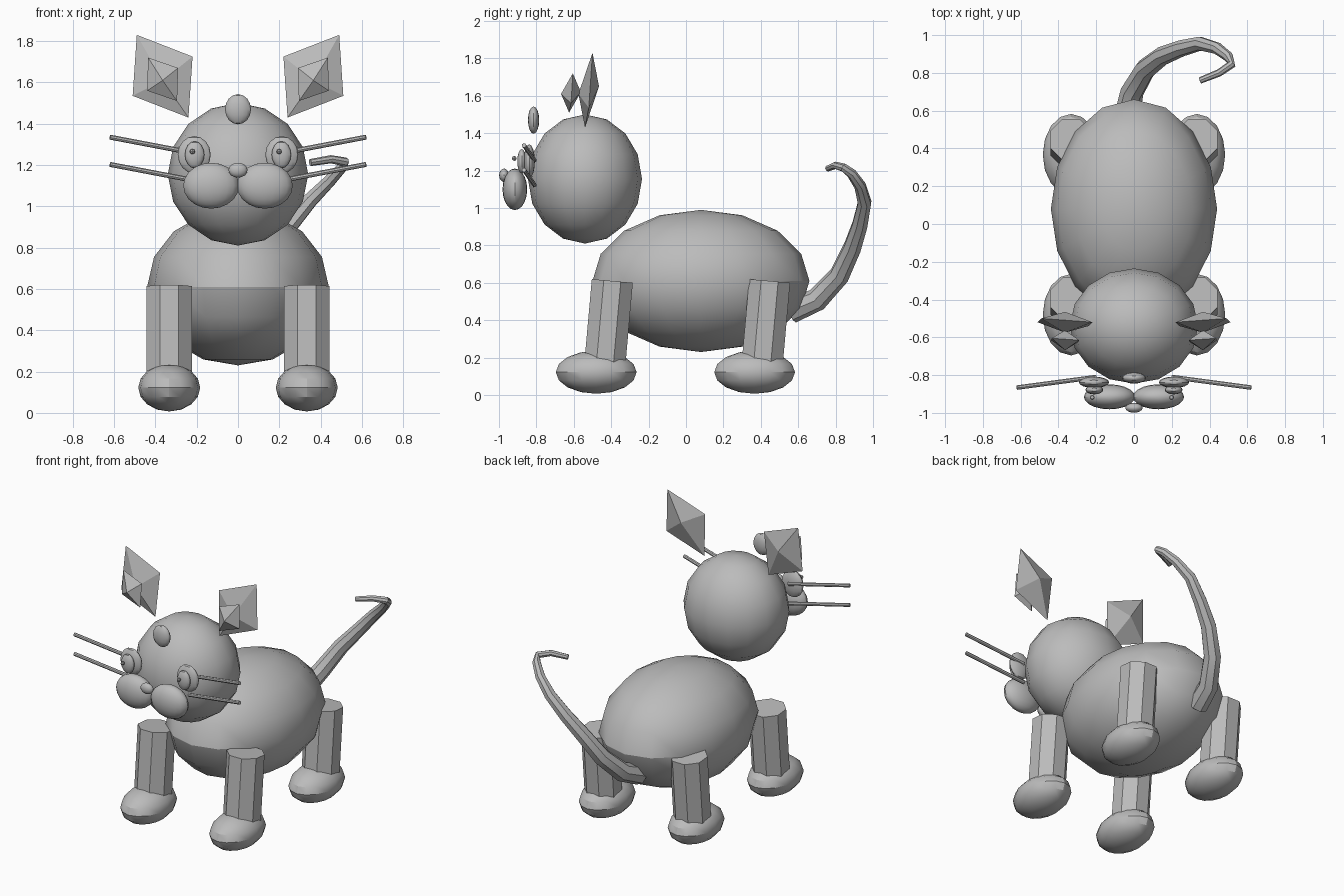
import bpy, bmesh, math
from mathutils import Vector, Matrix

if "Cube" in bpy.data.objects:
    bpy.data.objects.remove(bpy.data.objects["Cube"], do_unlink=True)

grey = bpy.data.materials.new("plain grey")
grey.use_nodes = True
colour = (0.5, 0.5, 0.5, 1)
grey.diffuse_color = colour
grey.node_tree.nodes["Principled BSDF"].inputs["Base Color"].default_value = colour


def finish(name, bm, smooth=True):
    bmesh.ops.recalc_face_normals(bm, faces=bm.faces)
    mesh = bpy.data.meshes.new(name)
    bm.to_mesh(mesh)
    bm.free()
    mesh.materials.append(grey)
    ob = bpy.data.objects.new(name, mesh)
    bpy.context.collection.objects.link(ob)
    if smooth:
        bpy.ops.object.select_all(action='DESELECT')
        ob.select_set(True)
        bpy.context.view_layer.objects.active = ob
        bpy.ops.object.shade_smooth_by_angle(angle=math.radians(30))
    return ob


def ellipsoid(name, centre, radii, segments=16):
    bm = bmesh.new()
    bmesh.ops.create_uvsphere(bm, u_segments=segments, v_segments=segments // 2, radius=1)
    bm.transform(Matrix.Translation(centre) @ Matrix.Diagonal((*radii, 1)))
    return finish(name, bm)


def rod(name, start, end, radius, sides, turn=0):
    a, b = Vector(start), Vector(end)
    bm = bmesh.new()
    bmesh.ops.create_cone(bm, cap_ends=True, segments=sides, radius1=radius,
                          radius2=radius, depth=(b - a).length)
    # the cross-section keeps its facing as the axis is tilted
    tilt = Vector((0, 0, 1)).rotation_difference(b - a).to_matrix().to_4x4()
    bm.transform(Matrix.Translation((a + b) / 2) @ tilt @ Matrix.Rotation(turn, 4, 'Z'))
    return finish(name, bm)


def diamond(name, centre, axes):
    # eight-sided gem from three half diagonals
    bm = bmesh.new()
    c = Vector(centre)
    tips = [(bm.verts.new(c + Vector(a)), bm.verts.new(c - Vector(a))) for a in axes]
    for p in tips[0]:
        for q in tips[1]:
            for r in tips[2]:
                bm.faces.new((p, q, r))
    return finish(name, bm, smooth=False)


def tube(name, points, radii, sides=8):
    # tapering tube with a transported frame
    pts = [Vector(p) for p in points]
    bm = bmesh.new()
    rings = []
    side = Vector((1, 0, 0))
    for i, p in enumerate(pts):
        along = (pts[min(i + 1, len(pts) - 1)] - pts[max(i - 1, 0)]).normalized()
        side = (side - along * side.dot(along)).normalized()
        up = along.cross(side)
        rings.append([bm.verts.new(p + radii[i] * (
            side * math.cos(math.tau * k / sides) + up * math.sin(math.tau * k / sides)))
            for k in range(sides)])
    for lower, upper in zip(rings, rings[1:]):
        for k in range(sides):
            n = (k + 1) % sides
            bm.faces.new((lower[k], lower[n], upper[n], upper[k]))
    bm.faces.new(rings[0])
    bm.faces.new(rings[-1])
    return finish(name, bm)


# Body and head
ellipsoid("body", (0, 0.08, 0.61), (0.44, 0.58, 0.38))
ellipsoid("head", (0, -0.54, 1.155), (0.34, 0.305, 0.345))
ellipsoid("forehead_spot", (0, -0.815, 1.47), (0.063, 0.03, 0.073))
ellipsoid("nose", (0, -0.973, 1.175), (0.046, 0.026, 0.036))

for side, label in ((1, "left"), (-1, "right")):
    # Legs and feet
    for end, top, bottom, foot in (("front", -0.394, -0.437, -0.48),
                                   ("rear", 0.447, 0.404, 0.367)):
        rod(f"{end}_{label}_leg", (side * 0.333, bottom, 0.13), (side * 0.333, top, 0.61),
            0.119, 8, math.pi / 8)
        ellipsoid(f"{end}_{label}_foot", (side * 0.333, foot, 0.122), (0.15, 0.216, 0.115))
    # Ears
    diamond(f"{label}_ear", (side * 0.365, -0.52, 1.63),
            ((side * 0.125, 0.02, 0.2), (side * 0.145, 0, -0.095), (0, 0.055, 0.02)))
    diamond(f"{label}_inner_ear", (side * 0.365, -0.615, 1.615),
            ((side * 0.07, 0.01, 0.105), (side * 0.075, 0, -0.055), (0, 0.053, 0.005)))
    # Eyes, cheeks and whiskers
    ellipsoid(f"{label}_eye", (side * 0.212, -0.838, 1.25), (0.08, 0.03, 0.09))
    ellipsoid(f"{label}_iris", (side * 0.21, -0.878, 1.25), (0.047, 0.024, 0.065))
    ellipsoid(f"{label}_pupil", (side * 0.21 - 0.011, -0.918, 1.265), (0.013,) * 3, 8)
    ellipsoid(f"{label}_cheek", (side * 0.13, -0.915, 1.1), (0.135, 0.066, 0.111), 20)
    for row, height in (("upper", 1.335), ("lower", 1.203)):
        rod(f"{label}_{row}_whisker", (side * 0.2, -0.81, height - 0.08),
            (side * 0.62, -0.866, height), 0.012, 8)

# Tail
tube("tail",
     ((-0.04, 0.56, 0.45), (-0.01, 0.70, 0.51), (0.06, 0.82, 0.64), (0.15, 0.89, 0.79),
      (0.25, 0.93, 0.91), (0.35, 0.955, 1.03), (0.44, 0.93, 1.12), (0.5, 0.885, 1.185),
      (0.517, 0.845, 1.215), (0.45, 0.8, 1.228), (0.35, 0.76, 1.212)),
     (0.068, 0.062, 0.056, 0.05, 0.044, 0.038, 0.032, 0.027, 0.023, 0.02, 0.017))
